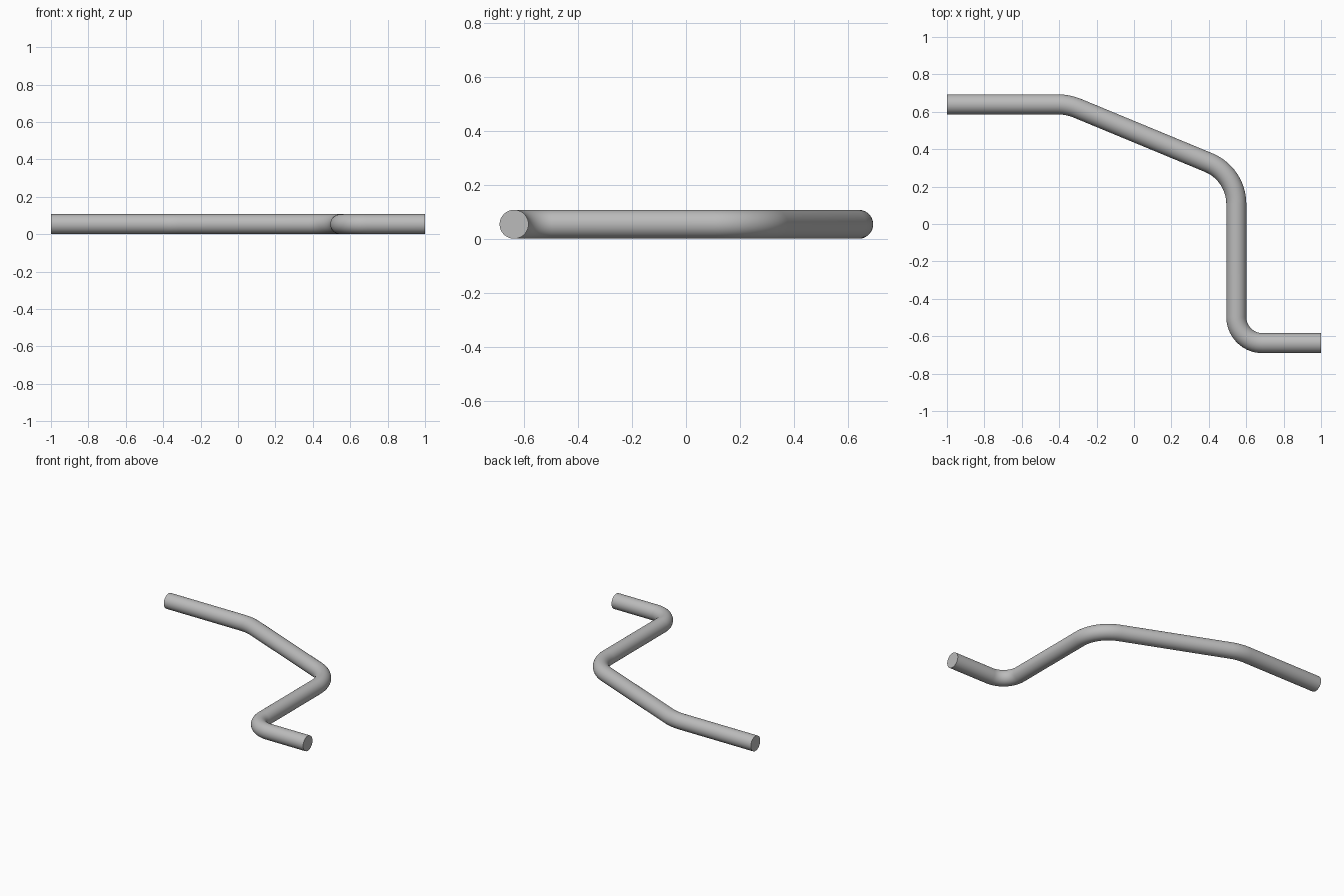
import bpy, bmesh, math
from mathutils import Vector

if "Cube" in bpy.data.objects:
    bpy.data.objects.remove(bpy.data.objects["Cube"])

RADIUS = 0.0535
SIDES = 48
BEND_STEPS = 14

# Centre line corners (x, y) and bend radius at each corner
corners = [((-1, 0.64), 0), ((-0.354, 0.64), 0.3), ((0.547, 0.267), 0.24),
           ((0.547, -0.637), 0.14), ((1, -0.637), 0)]


def bend(before, corner, after, radius):
    """Yield (point, tangent) along the rounded corner."""
    d_in, d_out = (corner - before).normalized(), (after - corner).normalized()
    turn = d_in.to_3d().cross(d_out.to_3d()).z
    sign = 1 if turn > 0 else -1
    angle = d_in.angle(d_out)
    start = corner - d_in * radius * math.tan(angle / 2)
    side = Vector((-d_in.y, d_in.x)) * sign
    for i in range(BEND_STEPS + 1):
        a = angle * i / BEND_STEPS
        point = start + d_in * radius * math.sin(a) + side * radius * (1 - math.cos(a))
        yield point, d_in * math.cos(a) + side * math.sin(a)


# Path with straight runs and rounded bends
pts = [Vector(c) for c, r in corners]
path = [(pts[0], (pts[1] - pts[0]).normalized())]
for i in range(1, len(pts) - 1):
    path += bend(pts[i - 1], pts[i], pts[i + 1], corners[i][1])
path.append((pts[-1], (pts[-1] - pts[-2]).normalized()))

# Sweep a circle along the path and cap both ends
bm = bmesh.new()
rings = []
for point, tangent in path:
    across = Vector((-tangent.y, tangent.x, 0))
    centre = Vector((point.x, point.y, RADIUS))
    ring = []
    for k in range(SIDES):
        a = math.tau * k / SIDES
        offset = across * math.cos(a) + Vector((0, 0, math.sin(a)))
        ring.append(bm.verts.new(centre + offset * RADIUS))
    rings.append(ring)
for r0, r1 in zip(rings, rings[1:]):
    for k in range(SIDES):
        n = (k + 1) % SIDES
        bm.faces.new((r0[k], r0[n], r1[n], r1[k]))
bm.faces.new(rings[0])
bm.faces.new(rings[-1])
bmesh.ops.recalc_face_normals(bm, faces=bm.faces)
mesh = bpy.data.meshes.new("bent_rod")
bm.to_mesh(mesh)
bm.free()

# Grey metal colour
grey = bpy.data.materials.new("light grey")
grey.use_nodes = True
colour = (0.5, 0.5, 0.5, 1)
grey.diffuse_color = colour
grey.node_tree.nodes["Principled BSDF"].inputs["Base Color"].default_value = colour
mesh.materials.append(grey)

rod = bpy.data.objects.new("bent_rod", mesh)
bpy.context.collection.objects.link(rod)
bpy.ops.object.select_all(action="DESELECT")
rod.select_set(True)
bpy.context.view_layer.objects.active = rod
bpy.ops.object.shade_smooth_by_angle(angle=math.radians(40))
